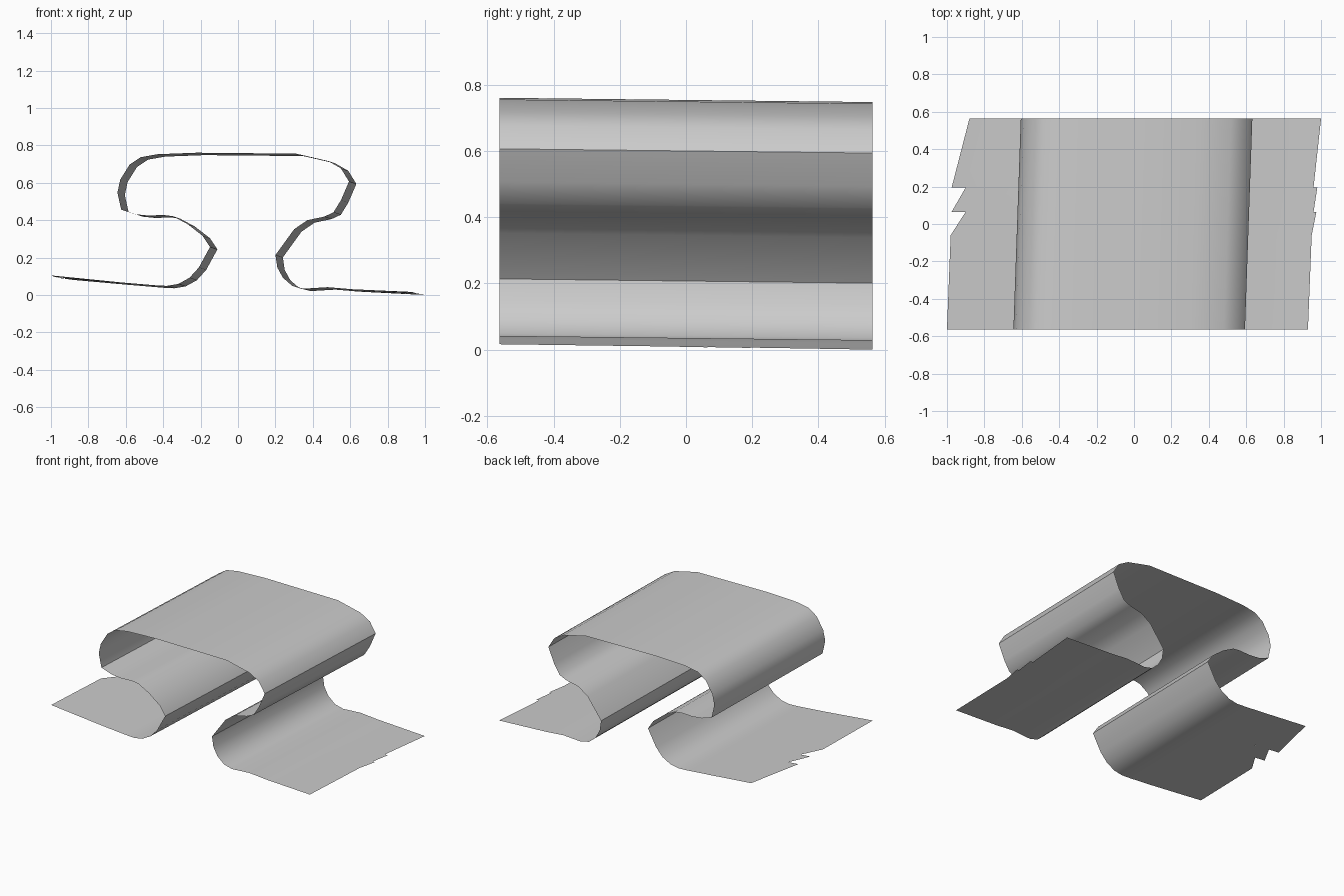
import bpy, bmesh
from mathutils import Vector

if "Cube" in bpy.data.objects:
    bpy.data.objects.remove(bpy.data.objects["Cube"])

# Cross-section of the folded sheet (x, z) at y = 0, left to right, without the ragged ends
PROFILE = [(-0.6, 0.06), (-0.42, 0.045), (-0.36, 0.042), (-0.30, 0.052), (-0.24, 0.085),
           (-0.19, 0.14), (-0.13, 0.25), (-0.17, 0.31), (-0.25, 0.372), (-0.33, 0.415),
           (-0.38, 0.421), (-0.46, 0.418), (-0.53, 0.425), (-0.605, 0.45), (-0.625, 0.54),
           (-0.61, 0.61), (-0.56, 0.69), (-0.50, 0.73), (-0.41, 0.746), (-0.2, 0.754),
           (0, 0.752), (0.33, 0.749), (0.5, 0.71), (0.57, 0.67), (0.613, 0.60),
           (0.57, 0.50), (0.53, 0.435), (0.48, 0.412), (0.39, 0.393), (0.32, 0.345),
           (0.22, 0.207), (0.23, 0.14), (0.26, 0.085), (0.31, 0.042), (0.37, 0.027),
           (0.5, 0.035), (0.63, 0.024)]

# Strips along y: (y start, y end, left x start, left x end, right x start, right x end)
STRIPS = [(-0.563, -0.06, -1.0, -0.98, 0.93, 0.95),
          (-0.06, 0.065, -0.98, -0.90, 0.95, 0.975),
          (0.065, 0.195, -0.975, -0.90, 0.96, 0.98),
          (0.195, 0.563, -0.975, -0.88, 0.96, 1.0)]


def section(y, left, right):
    """One cross-section, slightly skewed along y, with its own end points."""
    dx, dz = 0.035 * y, -0.0115 * y
    pts = [(left, 0.06 - 0.095 * (left + 0.6))]
    pts += [(x + dx, z) for x, z in PROFILE]
    pts += [(right, 0.024 - 0.048 * (right - 0.63))]
    return [Vector((x, y, z + dz)) for x, z in pts]


bm = bmesh.new()
for y0, y1, l0, l1, r0, r1 in STRIPS:
    a = [bm.verts.new(p) for p in section(y0, l0, r0)]
    b = [bm.verts.new(p) for p in section(y1, l1, r1)]
    for i in range(len(a) - 1):
        bm.faces.new((a[i], a[i + 1], b[i + 1], b[i]))
bmesh.ops.remove_doubles(bm, verts=bm.verts, dist=0.001)

# Rest the sheet on the ground
low = min(v.co.z for v in bm.verts)
bmesh.ops.translate(bm, verts=bm.verts, vec=(0, 0, -low))

mesh = bpy.data.meshes.new("folded_sheet")
bm.to_mesh(mesh)
bm.free()
sheet = bpy.data.objects.new("folded_sheet", mesh)
bpy.context.collection.objects.link(sheet)

grey = bpy.data.materials.new("light_grey")
grey.diffuse_color = (0.6, 0.6, 0.6, 1)
grey.use_nodes = True
grey.node_tree.nodes["Principled BSDF"].inputs["Base Color"].default_value = grey.diffuse_color
mesh.materials.append(grey)

bpy.context.view_layer.objects.active = sheet
sheet.select_set(True)
bpy.ops.object.shade_smooth_by_angle(angle=0.6)
